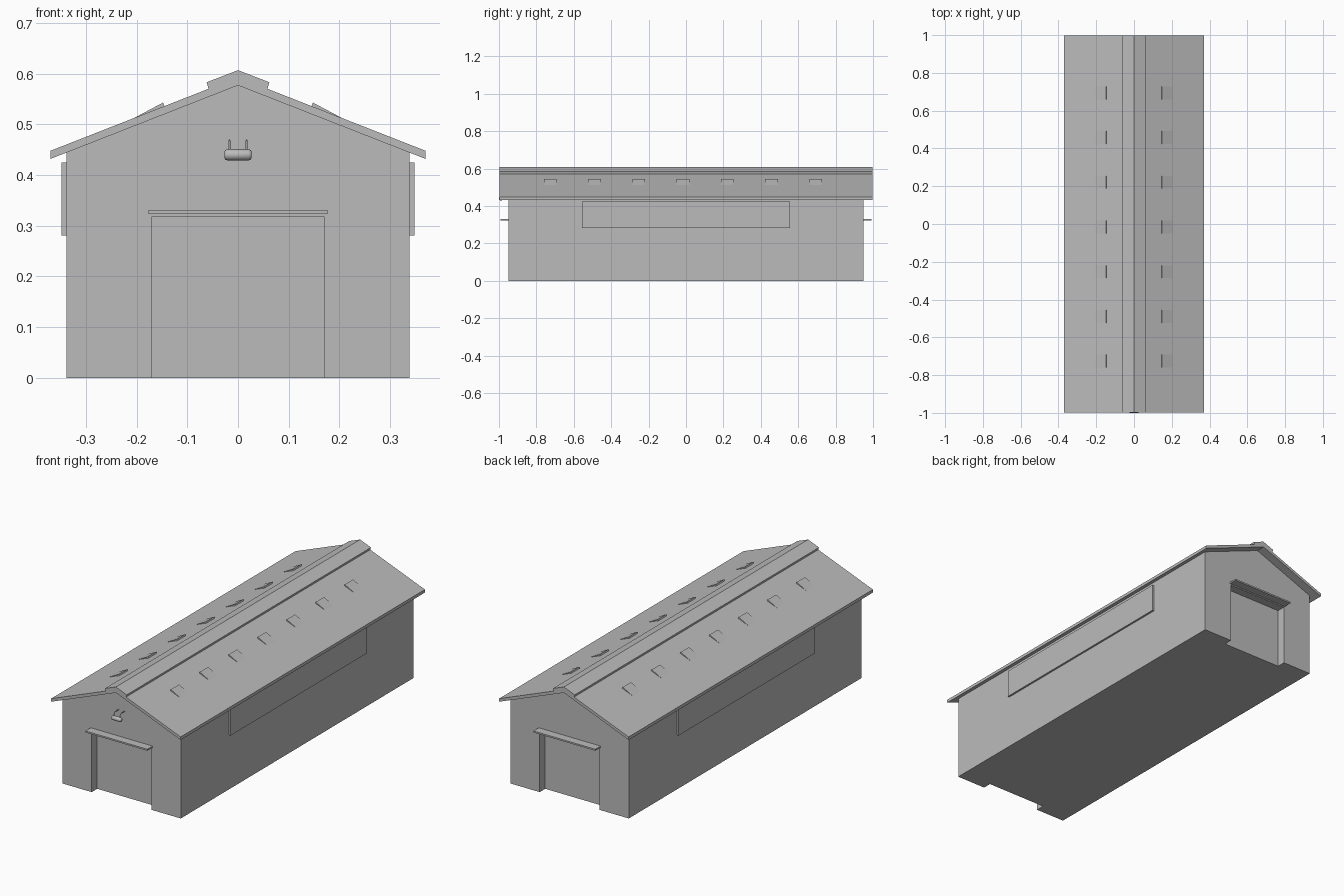
import bpy
import bmesh
from mathutils import Vector

cube = bpy.data.objects.get("Cube")
if cube:
    bpy.data.objects.remove(cube)

GREY = (0.5, 0.5, 0.5, 1.0)
grey = bpy.data.materials.new("plain grey")
grey.diffuse_color = GREY
grey.use_nodes = True
grey.node_tree.nodes["Principled BSDF"].inputs["Base Color"].default_value = GREY

SLOPE = 0.392        # roof pitch
RIDGE = 0.577        # underside of the ridge
ROOF_TOP = 0.593     # top of the roof sheet at the ridge
WALL_X, WALL_Y = 0.338, 0.95
ROOF_X, ROOF_Y = 0.37, 0.997


def add_object(name, bm):
    bmesh.ops.recalc_face_normals(bm, faces=bm.faces)
    mesh = bpy.data.meshes.new(name)
    bm.to_mesh(mesh)
    bm.free()
    mesh.materials.append(grey)
    obj = bpy.data.objects.new(name, mesh)
    bpy.context.collection.objects.link(obj)
    return obj


def prism(name, outline, y0, y1):
    """Extrude an (x, z) outline along y."""
    bm = bmesh.new()
    face = bm.faces.new([bm.verts.new((x, y0, z)) for x, z in outline])
    ext = bmesh.ops.extrude_face_region(bm, geom=[face])
    moved = [v for v in ext["geom"] if isinstance(v, bmesh.types.BMVert)]
    bmesh.ops.translate(bm, verts=moved, vec=(0, y1 - y0, 0))
    return add_object(name, bm)


def box(name, x0, x1, y0, y1, z0, z1):
    return prism(name, [(x0, z0), (x1, z0), (x1, z1), (x0, z1)], y0, y1)


def mirrored(half):
    """Complete a right-half outline across x = 0, skipping centre points."""
    return half + [(-x, z) for x, z in reversed(half) if x > 0]


# Walls with a recessed doorway at each end
walls = prism("walls", mirrored([(0, RIDGE), (WALL_X, RIDGE - SLOPE * WALL_X), (WALL_X, 0)]),
              -WALL_Y, WALL_Y)
for end in (-1, 1):
    y0, y1 = sorted((end * 0.905, end * 1.1))
    cutter = box("doorway_cutter", -0.171, 0.171, y0, y1, -0.1, 0.317)
    cutter.hide_render = True
    mod = walls.modifiers.new("doorway", 'BOOLEAN')
    mod.operation = 'DIFFERENCE'
    mod.solver = 'EXACT'
    mod.object = cutter
    bpy.context.view_layer.objects.active = walls
    bpy.ops.object.modifier_apply(modifier=mod.name)
    bpy.data.objects.remove(cutter)

# Roof sheet and ridge cap
prism("roof", [(0, ROOF_TOP), (ROOF_X, ROOF_TOP - SLOPE * ROOF_X),
               (ROOF_X, RIDGE - SLOPE * ROOF_X), (0, RIDGE),
               (-ROOF_X, RIDGE - SLOPE * ROOF_X), (-ROOF_X, ROOF_TOP - SLOPE * ROOF_X)],
      -ROOF_Y, ROOF_Y)
prism("ridge_cap", [(0, 0.607), (0.062, 0.583), (0.058, 0.57), (0, ROOF_TOP - 0.001),
                    (-0.058, 0.57), (-0.062, 0.583)], -ROOF_Y, ROOF_Y)

# Canopies over the doors
for name, end in (("front", -1), ("back", 1)):
    y0, y1 = sorted((end * (WALL_Y - 0.002), end * 0.993))
    box(name + "_door_canopy", -0.177, 0.177, y0, y1, 0.323, 0.331)

# Long side panels and wedge-shaped roof vents
for name, side in (("left", 1), ("right", -1)):
    x0, x1 = sorted((side * (WALL_X - 0.002), side * 0.348))
    box(name + "_side_panel", x0, x1, -0.557, 0.557, 0.281, 0.425)
    wedge = [(side * x, ROOF_TOP - SLOPE * x + lift)
             for x, lift in ((0.205, 0), (0.148, 0.008), (0.145, 0), (0.145, -0.004), (0.205, -0.004))]
    for i in range(7):
        y = -0.726 + i * 0.2367
        prism(f"{name}_roof_vent_{i + 1}", wedge, y - 0.034, y + 0.034)

# Front lamp: a rounded drum lying along x
LAMP = Vector((0, -0.989, 0.44))
bm = bmesh.new()
profile = [(-0.027, 0), (-0.027, 0.006), (-0.025, 0.0095), (-0.021, 0.011),
           (0.021, 0.011), (0.025, 0.0095), (0.027, 0.006), (0.027, 0)]
verts = [bm.verts.new((x, 0, r)) for x, r in profile]
edges = [bm.edges.new(pair) for pair in zip(verts, verts[1:])]
bmesh.ops.spin(bm, geom=verts + edges, cent=(0, 0, 0), axis=(1, 0, 0),
               angle=6.2831853, steps=24)
bmesh.ops.remove_doubles(bm, verts=bm.verts, dist=0.00001)
bmesh.ops.translate(bm, verts=bm.verts, vec=LAMP)
lamp = add_object("lamp", bm)
for poly in lamp.data.polygons:
    poly.use_smooth = True

# Bent lamp arms running up and back to the wall
for name, x in (("left", 0.017), ("right", -0.017)):
    curve = bpy.data.curves.new(name + "_lamp_arm", 'CURVE')
    curve.dimensions = '3D'
    curve.bevel_depth = 0.002
    curve.bevel_resolution = 1
    curve.use_fill_caps = True
    spline = curve.splines.new('POLY')
    path = [(-0.989, 0.445), (-0.987, 0.46), (-0.98, 0.467), (-0.972, 0.468), (-0.945, 0.468)]
    spline.points.add(len(path) - 1)
    for point, (y, z) in zip(spline.points, path):
        point.co = (x, y, z, 1)
    curve.materials.append(grey)
    bpy.context.collection.objects.link(bpy.data.objects.new(name + "_lamp_arm", curve))
